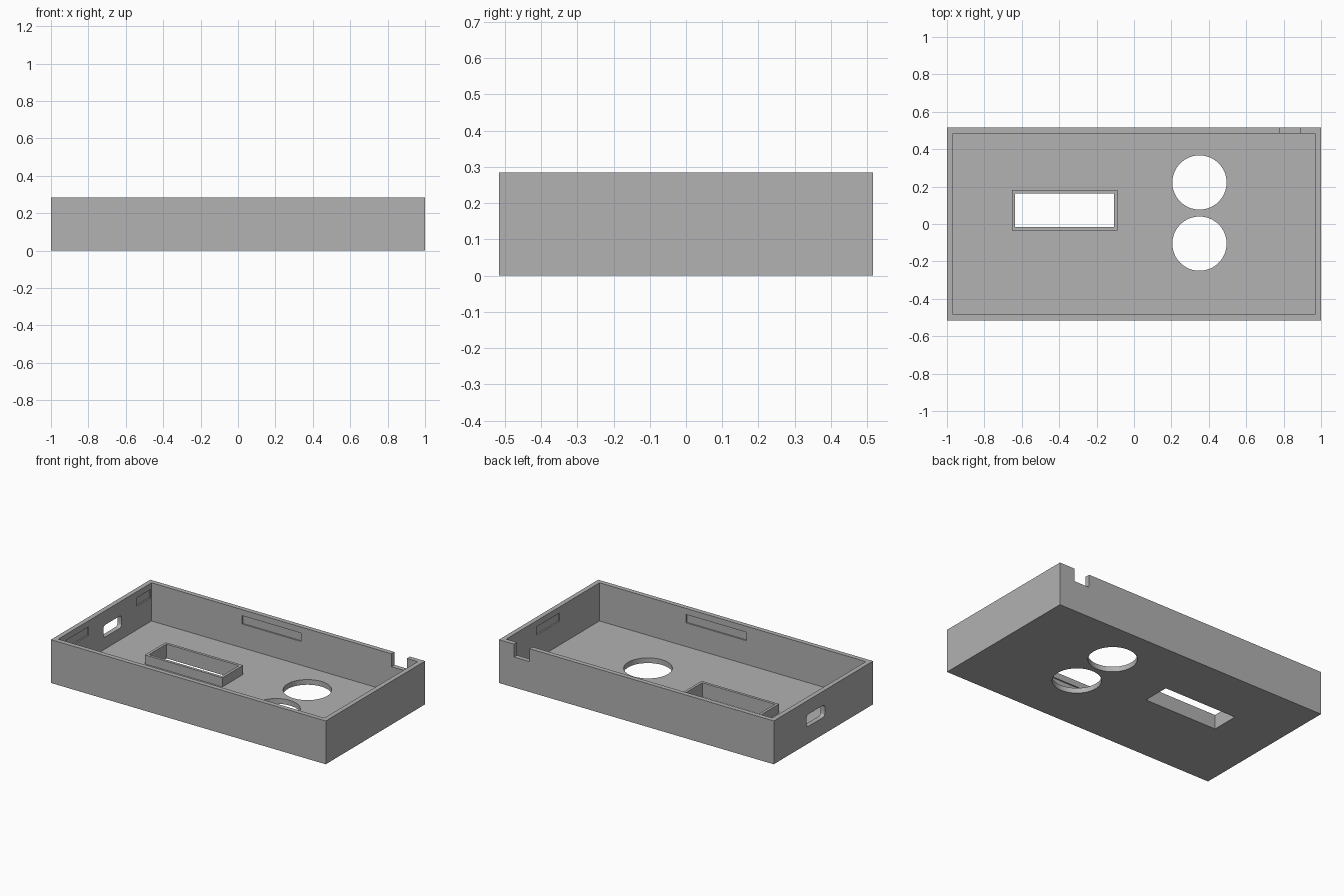
import bpy
import bmesh
from mathutils import Vector

if "Cube" in bpy.data.objects:
    bpy.data.objects.remove(bpy.data.objects["Cube"], do_unlink=True)

HX, HY, HEIGHT = 1.0, 0.516, 0.285
WALL, FLOOR = 0.031, 0.034
IX, IY = HX - WALL, HY - WALL

grey = bpy.data.materials.new("plain grey")
grey.use_nodes = True
grey.diffuse_color = (0.445, 0.445, 0.445, 1)
grey.node_tree.nodes["Principled BSDF"].inputs["Base Color"].default_value = grey.diffuse_color


def finish(name, bm):
    mesh = bpy.data.meshes.new(name)
    bm.to_mesh(mesh)
    bm.free()
    mesh.materials.append(grey)
    obj = bpy.data.objects.new(name, mesh)
    bpy.context.collection.objects.link(obj)
    return obj


def box(name, x, y, z, round_x=0):
    """Box from (min, max) pairs, with optional rounding of its x-running edges."""
    bm = bmesh.new()
    bmesh.ops.create_cube(bm, size=1)
    for v in bm.verts:
        v.co = Vector([r[0] if c < 0 else r[1] for c, r in zip(v.co, (x, y, z))])
    if round_x:
        edges = [e for e in bm.edges if abs(e.verts[0].co.x - e.verts[1].co.x) > 1e-4]
        bmesh.ops.bevel(bm, geom=edges, offset=round_x, segments=4,
                        profile=0.5, affect="EDGES")
    return finish(name, bm)


def cylinder(name, x, y, radius):
    bm = bmesh.new()
    bmesh.ops.create_cone(bm, cap_ends=True, segments=64, radius1=radius,
                          radius2=radius, depth=0.3)
    bmesh.ops.translate(bm, verts=bm.verts, vec=(x, y, 0))
    return finish(name, bm)


def cut(target, cutter):
    bpy.context.view_layer.objects.active = target
    mod = target.modifiers.new("cut", "BOOLEAN")
    mod.operation = "DIFFERENCE"
    mod.solver = "EXACT"
    mod.object = cutter
    bpy.ops.object.modifier_apply(modifier=mod.name)
    bpy.data.objects.remove(cutter, do_unlink=True)


# Open tray
tray = box("tray", (-HX, HX), (-HY, HY), (0, HEIGHT))
cut(tray, box("cavity", (-IX, IX), (-IY, IY), (FLOOR, 0.5)))

# Two round openings and the display window in the floor
for y in (0.222, -0.105):
    cut(tray, cylinder("round_opening", 0.35, y, 0.145))
WX, WY = (-0.635, -0.107), (-0.017, 0.163)
cut(tray, box("window", WX, WY, (-0.1, 0.2)))

# Cable notch in the back wall and rounded port in the right end
cut(tray, box("notch", (0.777, 0.89), (IY - 0.02, HY + 0.1), (0.2, 0.5)))
cut(tray, box("port", (-1.1, -0.9), (-0.015, 0.175), (0.112, 0.192), 0.02))

# Shallow snap recesses inside the walls
DEEP, Z = 0.009, (0.19, 0.245)
for x, side in (((-0.31, 0.12), 1), ((-0.1, 0.34), -1)):
    y = sorted((side * (IY - 0.02), side * (IY + DEEP)))
    cut(tray, box("long_recess", x, y, Z))
for y, side in (((-0.41, -0.17), -1), ((0.33, 0.475), -1), ((-0.07, 0.17), 1)):
    x = sorted((side * (IX - 0.02), side * (IX + DEEP)))
    cut(tray, box("end_recess", x, y, Z))

# Raised frame around the window
RIM = 0.018
frame = box("window_frame", (WX[0] - RIM, WX[1] + RIM),
            (WY[0] - RIM, WY[1] + RIM), (FLOOR, 0.094))
cut(frame, box("frame_hole", WX, WY, (-0.1, 0.2)))

# Smooth the curved openings, keep edges sharp
bpy.ops.object.select_all(action="DESELECT")
tray.select_set(True)
bpy.context.view_layer.objects.active = tray
bpy.ops.object.shade_smooth_by_angle()
